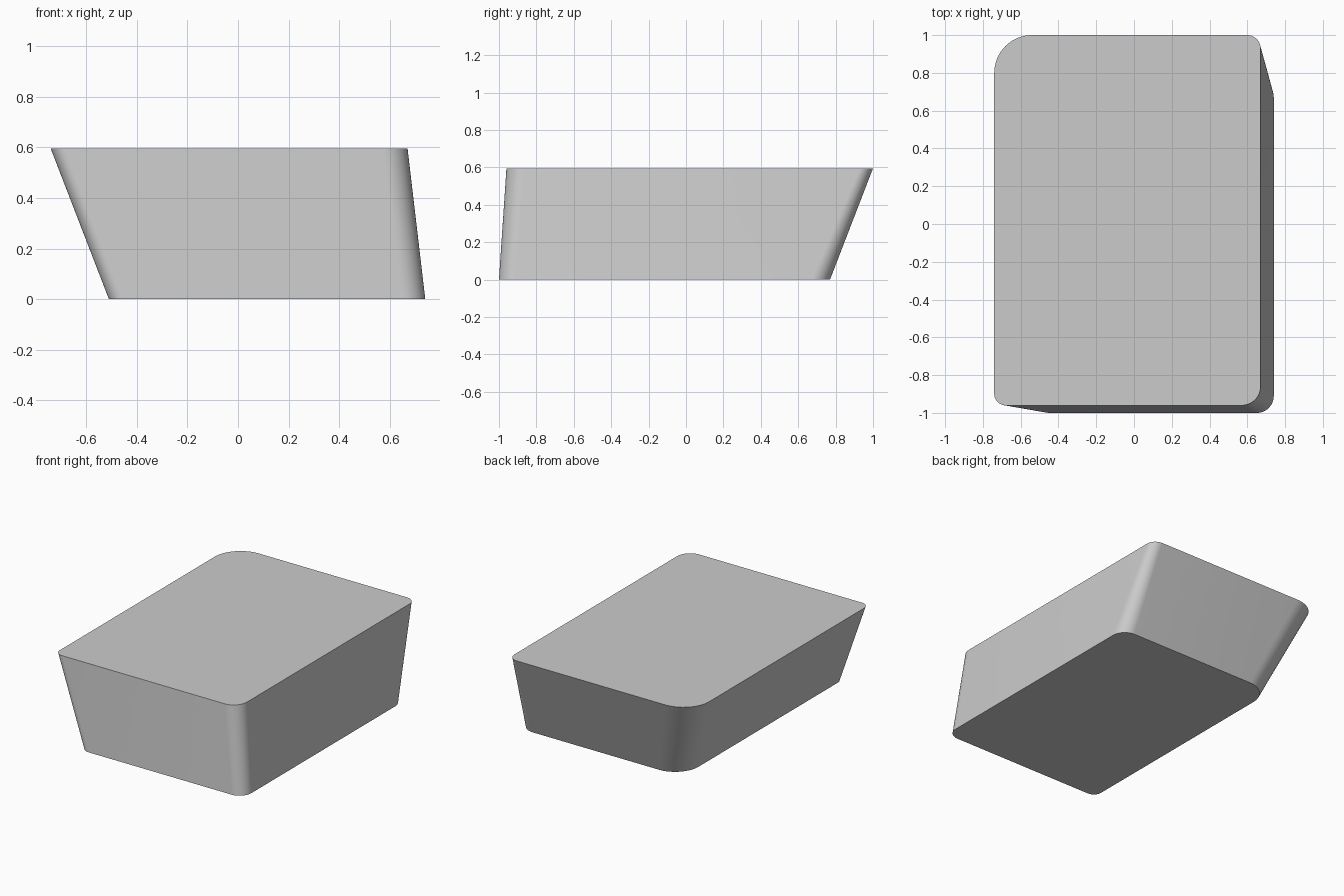
import bpy, bmesh
from math import cos, sin, pi

SEGMENTS = 16

cube = bpy.data.objects.get("Cube")
if cube:
    bpy.data.objects.remove(cube, do_unlink=True)


def rounded_outline(x0, x1, y0, y1, radii, z):
    """Rectangle with its own radius at each corner, counter-clockwise from back left."""
    corners = [(x1, y1, -1, -1), (x0, y1, 1, -1), (x0, y0, 1, 1), (x1, y0, -1, 1)]
    points = []
    for i, ((x, y, sx, sy), r) in enumerate(zip(corners, radii)):
        for k in range(SEGMENTS + 1):
            a = (i + k / SEGMENTS) * pi / 2
            points.append((x + sx * r + r * cos(a), y + sy * r + r * sin(a), z))
    return points


# Grey surface colour
grey = bpy.data.materials.new("grey")
grey.use_nodes = True
colour = (0.6, 0.6, 0.6, 1)
grey.diffuse_color = colour
grey.node_tree.nodes["Principled BSDF"].inputs["Base Color"].default_value = colour

# Slanted block lofted between two rounded outlines
bm = bmesh.new()
lower, upper = [
    [bm.verts.new(p) for p in outline]
    for outline in (
        rounded_outline(-0.51, 0.74, -1.0, 0.77, (0.1, 0.18, 0.06, 0.09), 0),
        rounded_outline(-0.74, 0.67, -0.96, 1.0, (0.07, 0.2, 0.06, 0.1), 0.595),
    )
]
bm.faces.new(reversed(lower))
bm.faces.new(upper)
n = len(lower)
for i in range(n):
    j = (i + 1) % n
    bm.faces.new((lower[i], lower[j], upper[j], upper[i]))

mesh = bpy.data.meshes.new("slanted_block")
bm.to_mesh(mesh)
bm.free()
mesh.materials.append(grey)
block = bpy.data.objects.new("slanted_block", mesh)
bpy.context.collection.objects.link(block)

# Smooth walls, sharp rims
bpy.ops.object.select_all(action='DESELECT')
block.select_set(True)
bpy.context.view_layer.objects.active = block
bpy.ops.object.shade_smooth_by_angle(angle=pi / 6)
